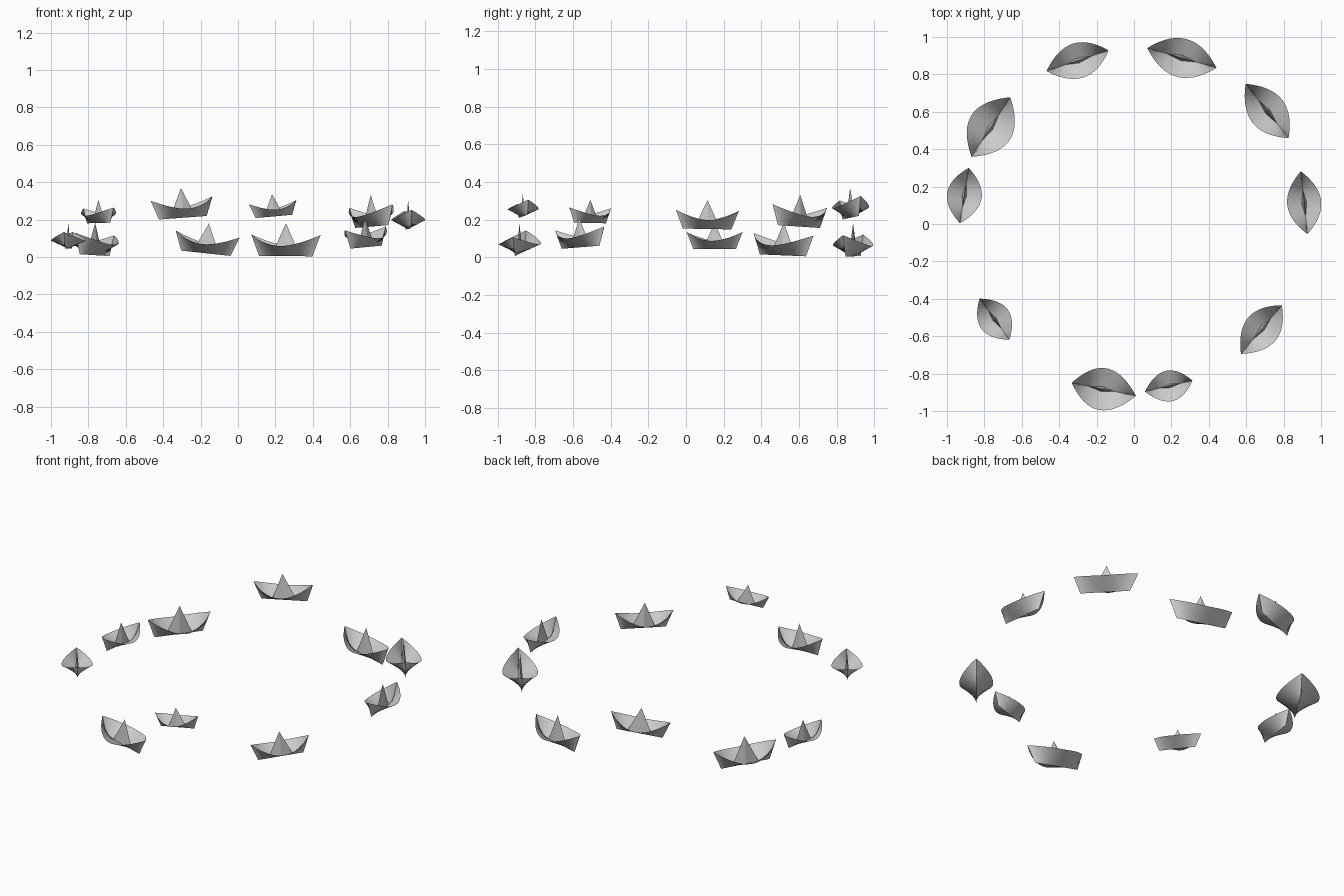
import bpy, bmesh, math
from mathutils import Matrix, Vector

if "Cube" in bpy.data.objects:
    bpy.data.objects.remove(bpy.data.objects["Cube"])

paper = bpy.data.materials.new("grey_paper")
paper.diffuse_color = (0.6, 0.6, 0.6, 1)
paper.use_nodes = True
paper.node_tree.nodes["Principled BSDF"].inputs["Base Color"].default_value = paper.diffuse_color

SEG = 24  # ruled strips along each hull side


def make_object(name, bm, matrix):
    bm.transform(matrix)
    mesh = bpy.data.meshes.new(name)
    bm.to_mesh(mesh)
    bm.free()
    mesh.materials.append(paper)
    obj = bpy.data.objects.new(name, mesh)
    bpy.context.collection.objects.link(obj)


def hull(beam):
    """V-shaped folded hull, unit length: straight keel, curved rising rim."""
    bm = bmesh.new()
    keel, rims = [], {1: [], -1: []}
    for i in range(SEG + 1):
        u = -1 + 2 * i / SEG
        keel.append(bm.verts.new((0.385 * u, 0, 0)))
        for s in rims:
            rims[s].append(bm.verts.new(
                (0.5 * u, s * beam * (1 - u * u), 0.14 + 0.155 * abs(u) ** 1.8)))
    for s, rim in rims.items():
        for i in range(SEG):
            quad = [keel[i], keel[i + 1], rim[i + 1], rim[i]]
            bm.faces.new(quad if s < 0 else quad[::-1])
    bmesh.ops.remove_doubles(bm, verts=bm.verts, dist=1e-5)
    return bm


def sail():
    """Thin folded triangle standing on the keel."""
    bm = bmesh.new()
    top = bm.verts.new((0, 0, 0.455))
    base = [bm.verts.new(p) for p in
            ((-0.21, 0, 0.003), (0, -0.04, 0.022), (0.21, 0, 0.003), (0, 0.04, 0.022))]
    for i in range(4):
        bm.faces.new((base[i], base[(i + 1) % 4], top))
    return bm


# x, y, keel height, length, heading, pitch, half beam / length
boats = [
    (-0.295, 0.875, 0.210, 0.350, 18.4, 4, 0.27),
    (0.255, 0.888, 0.005, 0.385, -16, -0.5, 0.27),
    (0.715, 0.600, 0.163, 0.370, -51.6, 3, 0.27),
    (0.910, 0.112, 0.150, 0.337, -84, 1, 0.27),
    (0.685, -0.560, 0.053, 0.340, 50, 3.5, 0.28),
    (0.192, -0.865, 0.217, 0.262, 13, 5, 0.315),
    (-0.172, -0.882, 0.020, 0.352, -11.5, -6, 0.32),
    (-0.745, -0.510, 0.182, 0.272, -54, 1, 0.32),
    (-0.907, 0.152, 0.045, 0.300, 81, 0, 0.31),
    (-0.767, 0.515, 0.010, 0.380, 57, -2, 0.32),
]

for n, (x, y, z, length, heading, pitch, beam) in enumerate(boats, 1):
    m = (Matrix.Translation(Vector((x, y, z)))
         @ Matrix.Rotation(math.radians(heading), 4, 'Z')
         @ Matrix.Rotation(math.radians(-pitch), 4, 'Y')
         @ Matrix.Scale(length, 4))
    make_object(f"boat_hull_{n}", hull(beam), m)
    make_object(f"boat_sail_{n}", sail(), m)
